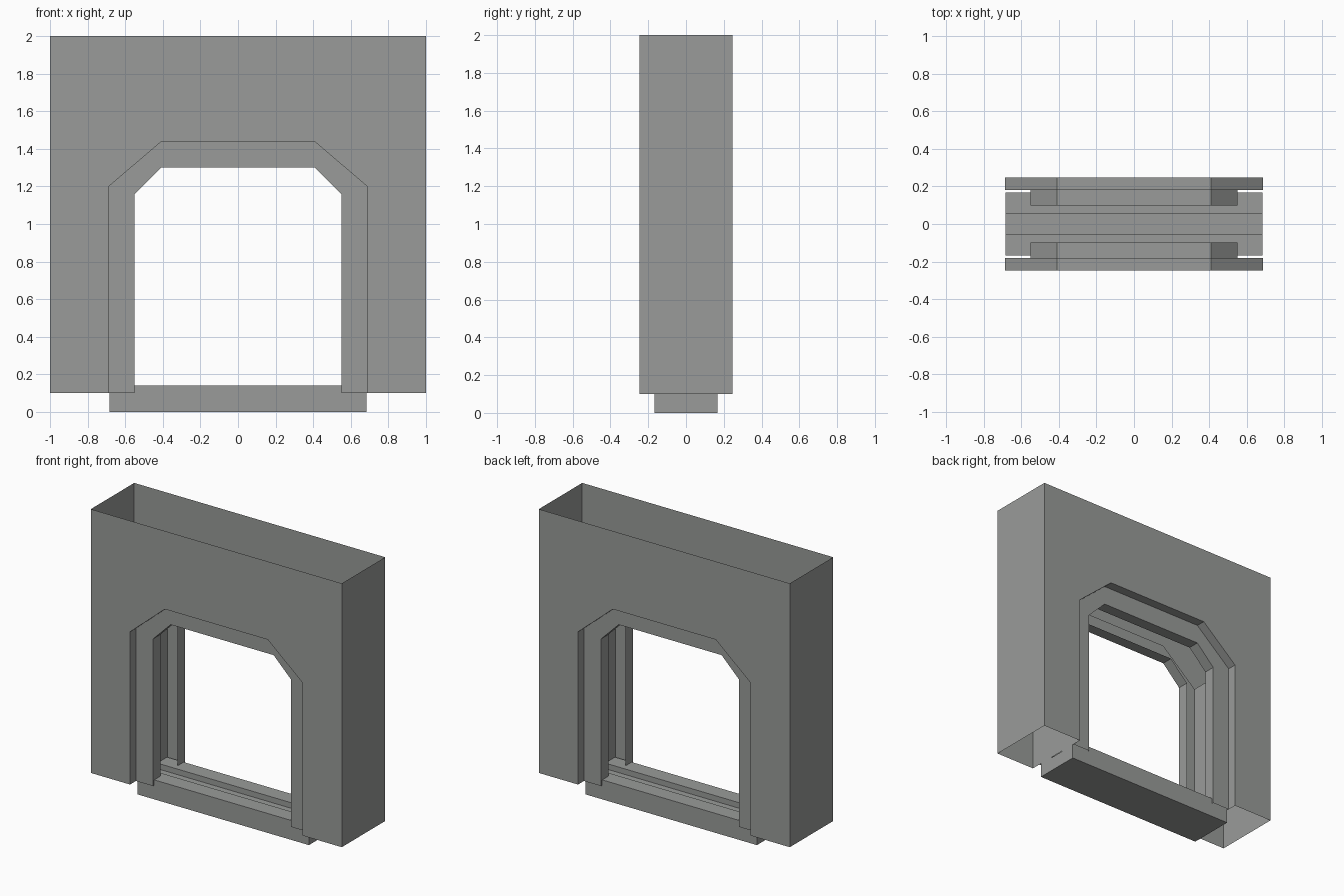
import bpy

if "Cube" in bpy.data.objects:
    bpy.data.objects.remove(bpy.data.objects["Cube"])

grey = bpy.data.materials.new("warm_grey")
grey.diffuse_color = (0.32, 0.33, 0.32, 1)
grey.use_nodes = True
grey.node_tree.nodes["Principled BSDF"].inputs["Base Color"].default_value = grey.diffuse_color

BASE, TOP, DEPTH = 0.10, 2.0, 0.247


def arch(half, shoulder, crown):
    """Chamfered doorway outline, left foot to right foot, as (x, z)."""
    left = [(-half, BASE), (-half, shoulder), (-0.41, crown)]
    return left + [(-x, z) for x, z in reversed(left)]


def make(name, verts, faces):
    mesh = bpy.data.meshes.new(name)
    mesh.from_pydata(verts, [], faces)
    mesh.materials.append(grey)
    mesh.validate()
    mesh.update()
    ob = bpy.data.objects.new(name, mesh)
    bpy.context.collection.objects.link(ob)
    return ob


def at(path, y):
    return [(x, y, z) for x, z in path]


def loft(name, rings):
    """Bridge successive open paths with quads."""
    n = len(rings[0])
    verts = [v for r in rings for v in r]
    faces = [(k * n + i, k * n + i + 1, (k + 1) * n + i + 1, (k + 1) * n + i)
             for k in range(len(rings) - 1) for i in range(n - 1)]
    return make(name, verts, faces)


outer = arch(0.687, 1.20, 1.437)
inner = arch(0.55, 1.16, 1.30)

for side, s in (("front", -1), ("back", 1)):
    # wall panel with the doorway cut out
    panel = [(-1, BASE)] + outer + [(1, BASE), (1, TOP), (-1, TOP)]
    verts = at(panel, s * DEPTH)
    order = tuple(range(len(verts)))
    make(side + "_wall", verts, [order if s < 0 else order[::-1]])
    # stepped door frame: outer reveal, face, inner reveal
    rings = [at(outer, s * DEPTH), at(outer, s * 0.18),
             at(inner, s * 0.18), at(inner, s * 0.098)]
    loft(side + "_door_frame", rings if s > 0 else rings[::-1])

for side, s in (("left", -1), ("right", 1)):
    # end wall; the wall is hollow and open at top and bottom
    loft(side + "_end_wall", [[(s, -DEPTH, BASE), (s, DEPTH, BASE)],
                              [(s, -DEPTH, TOP), (s, DEPTH, TOP)]][::s])
    # side of the door slot
    x = s * 0.687
    loft(side + "_slot_side", [[(x, -0.18, BASE), (x, 0.18, BASE)],
                               [(x, -0.18, 1.2), (x, 0.18, 1.2)]][::-s])

# threshold with a track groove along the middle
half = [(-0.168, 0.0), (-0.168, 0.14), (-0.056, 0.14), (-0.056, 0.10)]
profile = half + [(-y, z) for y, z in reversed(half)]
n = len(profile)
verts = [(x, y, z) for x in (-0.683, 0.683) for y, z in profile]
faces = [(i, n + i, n + (i + 1) % n, (i + 1) % n) for i in range(n)]
faces += [tuple(range(n)), tuple(range(2 * n - 1, n - 1, -1))]
make("threshold", verts, faces)
